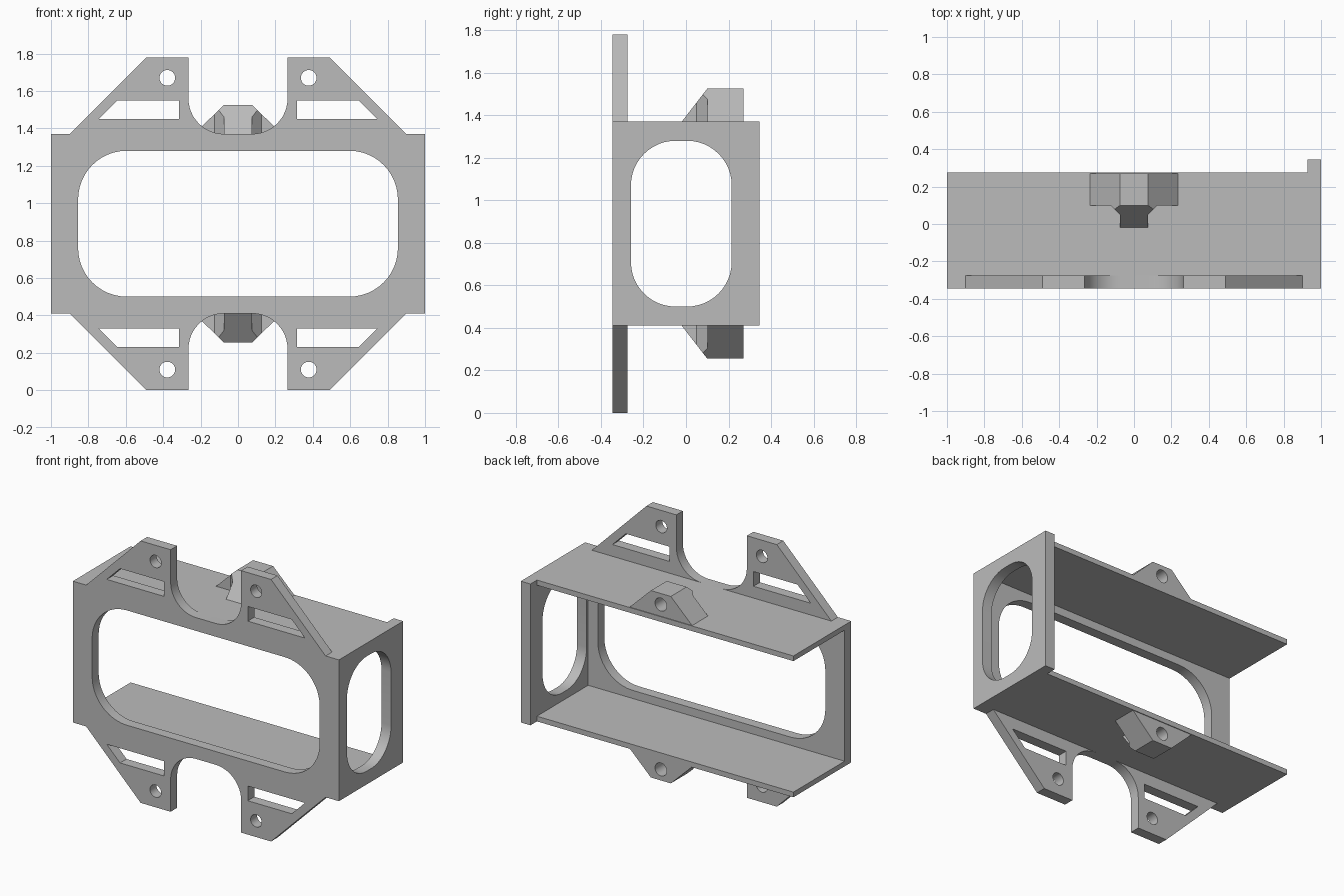
import bpy, bmesh, math

old = bpy.data.objects.get("Cube")
if old:
    bpy.data.objects.remove(old, do_unlink=True)

MID = 0.89          # height of the symmetry plane; all parts are modelled around it
H = 0.48            # half height of the box
Y0, Y1, Y2 = -0.345, -0.275, 0.275

grey = bpy.data.materials.new("plain_grey")
grey.use_nodes = True
colour = (0.5, 0.5, 0.5, 1)
grey.diffuse_color = colour
grey.node_tree.nodes["Principled BSDF"].inputs["Base Color"].default_value = colour


def arc(cx, cy, r, a, b, n=12):
    """Points on an arc from angle a to angle b in degrees."""
    angles = [math.radians(a + (b - a) * i / n) for i in range(n + 1)]
    return [(cx + r * math.cos(t), cy + r * math.sin(t)) for t in angles]


def circle(cx, cy, r):
    return arc(cx, cy, r, 0, 360, 32)[:-1]


def rounded(cx, w, h, r):
    """Rounded rectangle with half sizes w and h."""
    pts = []
    for k, (sx, sy) in enumerate([(1, 1), (-1, 1), (-1, -1), (1, -1)]):
        pts += arc(cx + sx * (w - r), sy * (h - r), r, 90 * k, 90 * k + 90)
    return pts


def prism(name, loops, axis, a, b):
    """Extrude an outline, with optional holes, along an axis from a to b."""
    place = {"x": lambda p, q, d: (d, p, q),
             "y": lambda p, q, d: (p, d, q),
             "z": lambda p, q, d: (p, q, d)}[axis]
    bm = bmesh.new()
    edges = []
    for loop in loops:
        vs = [bm.verts.new(place(p, q, a)) for p, q in loop]
        edges += [bm.edges.new((vs[i - 1], vs[i])) for i in range(len(vs))]
    bmesh.ops.triangle_fill(bm, edges=edges, use_beauty=True)
    ext = bmesh.ops.extrude_face_region(bm, geom=bm.faces[:])
    moved = [g for g in ext["geom"] if isinstance(g, bmesh.types.BMVert)]
    bmesh.ops.translate(bm, verts=moved, vec=place(0, 0, b - a))
    bmesh.ops.recalc_face_normals(bm, faces=bm.faces[:])
    me = bpy.data.meshes.new(name)
    bm.to_mesh(me)
    bm.free()
    me.materials.append(grey)
    ob = bpy.data.objects.new(name, me)
    ob.location.z = MID
    bpy.context.collection.objects.link(ob)
    return ob


def activate(ob):
    bpy.ops.object.select_all(action="DESELECT")
    ob.select_set(True)
    bpy.context.view_layer.objects.active = ob


def combine(ob, tool, operation):
    """Apply a boolean and discard the tool."""
    mod = ob.modifiers.new("cut", "BOOLEAN")
    mod.object, mod.operation, mod.solver = tool, operation, "EXACT"
    activate(ob)
    bpy.ops.object.modifier_apply(modifier=mod.name)
    bpy.data.objects.remove(tool, do_unlink=True)


def mirror_down(ob):
    mod = ob.modifiers.new("mirror", "MIRROR")
    mod.use_axis = (False, False, True)
    mod.use_clip = False


# Front plate: one quarter of the outline mirrored to all four corners
quarter = [(1, H), (0.9, H), (0.49, MID), (0.265, MID)]
quarter += arc(0.075, H + 0.19, 0.19, 0, -90)
upper = quarter + [(-x, z) for x, z in reversed(quarter)]
outline = upper + [(x, -z) for x, z in reversed(upper)]
loops = [outline, rounded(0, 0.855, 0.39, 0.26)]
slot = [(0.315, 0.66), (0.645, 0.66), (0.745, 0.56), (0.315, 0.56)]
for sx in (1, -1):
    for sz in (1, -1):
        loops.append([(sx * x, sz * z) for x, z in slot])
        loops.append(circle(sx * 0.378, sz * 0.78, 0.042))
front_plate = prism("front_plate", loops, "y", Y0, Y1)

# End wall on one side only, reaching past the shelves at the back
wall = [(Y1, -H), (0.345, -H), (0.345, H), (Y1, H)]
end_wall = prism("end_wall", [wall, rounded(-0.022, 0.237, 0.39, 0.21)],
                 "x", 0.928, 1)

# Thin top and bottom shelves
shelf = [(-1, Y1), (0.928, Y1), (0.928, Y2), (-1, Y2)]
shelves = prism("shelves", [shelf], "z", H - 0.035, H)
mirror_down(shelves)

# Screw bosses: trapezoid trimmed by a stepped plan and a sloping nose
TOP = H + 0.155
bosses = prism("screw_bosses",
               [[(-0.235, H), (0.235, H), (0.075, TOP), (-0.075, TOP)]],
               "y", -0.1, 0.27)
half = [(0.075, -0.05), (0.075, 0.05), (0.125, 0.1), (0.3, 0.1), (0.3, 0.4)]
plan = half + [(-x, y) for x, y in reversed(half)]
combine(bosses, prism("plan_tool", [plan], "z", 0.3, 0.8), "INTERSECT")
nose = [(-0.02, H), (0.1, TOP), (0.1, 0.8), (0.4, 0.8), (0.4, 0.3), (-0.02, 0.3)]
combine(bosses, prism("nose_tool", [nose], "x", -0.5, 0.5), "INTERSECT")
combine(bosses, prism("hole_tool", [circle(0, 0.56, 0.044)], "y", 0.12, 0.4),
        "DIFFERENCE")
mirror_down(bosses)

# Smooth the rounded edges, keep the corners sharp
for ob in (front_plate, end_wall, shelves, bosses):
    activate(ob)
    bpy.ops.object.shade_smooth_by_angle(angle=math.radians(25))
